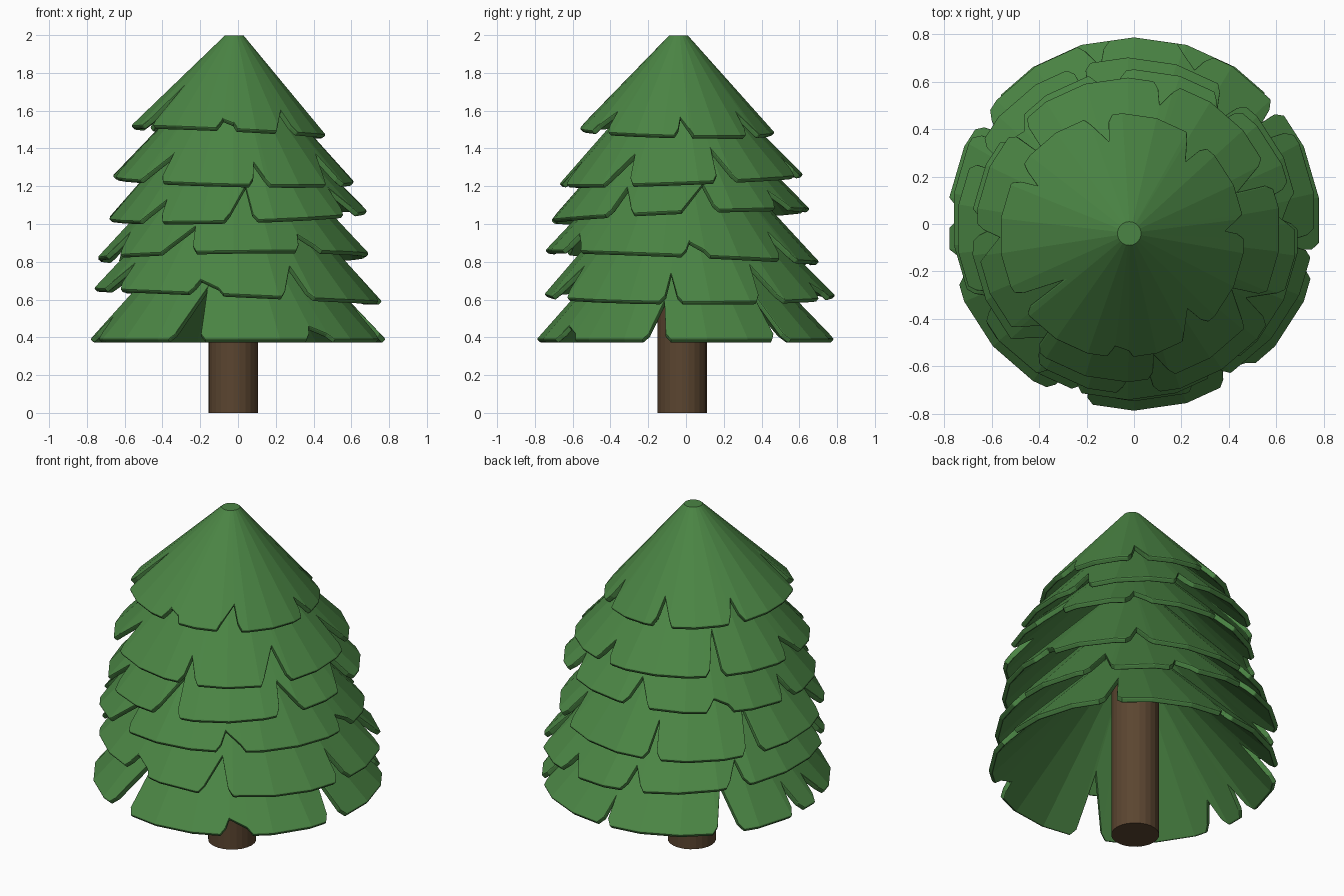
import bpy, bmesh, math

if "Cube" in bpy.data.objects:
    bpy.data.objects.remove(bpy.data.objects["Cube"])

SIDES = 22
STEP = 360 / SIDES
TOP_R = 0.05
SLOPE = 1.07


def material(name, rgb):
    m = bpy.data.materials.new(name)
    m.diffuse_color = (*rgb, 1)
    m.use_nodes = True
    m.node_tree.nodes["Principled BSDF"].inputs["Base Color"].default_value = m.diffuse_color
    return m


GREEN = material("pine green", (0.07, 0.235, 0.058))
BROWN = material("bark brown", (0.105, 0.06, 0.03))


def add_object(name, bm, mat):
    me = bpy.data.meshes.new(name)
    bm.to_mesh(me)
    bm.free()
    me.materials.append(mat)
    ob = bpy.data.objects.new(name, me)
    bpy.context.collection.objects.link(ob)
    return ob


def facet_radius(deg):
    # distance to the flat-sided outline, relative to its corners
    off = ((deg - 90) % STEP) - STEP / 2
    return math.cos(math.radians(STEP / 2)) / math.cos(math.radians(off))


def tier(name, centre, radius, z0, tilt, notches):
    # columns of (angle, height of lower edge above the rim)
    cols = []
    for a, p, b, h in notches:
        cols += [(a - 2.2, 0), (a, 0.03), (p, h), (b, 0.03), (b + 2.2, 0)]
    for k in range(SIDES):
        d = 90 + k * STEP
        if all((d - (a - 2.8)) % 360 > (b - a + 5.6) for a, p, b, h in notches):
            cols.append((d, 0))
    cols = sorted((d % 360, h) for d, h in cols)

    ztop = z0 + (radius - TOP_R) * SLOPE

    def point(deg, t):
        r = (TOP_R + (radius - TOP_R) * t) * facet_radius(deg)
        c, s = math.cos(math.radians(deg)), math.sin(math.radians(deg))
        x = -0.02 + (centre[0] + 0.02) * t + r * c
        y = -0.04 + (centre[1] + 0.04) * t + r * s
        return x, y, ztop + (z0 - ztop) * t + t * (tilt[0] * c + tilt[1] * s)

    bm = bmesh.new()
    top = [bm.verts.new(point(d, 0)) for d, h in cols]
    low = [bm.verts.new(point(d, 1 - h / (ztop - z0))) for d, h in cols]
    n = len(cols)
    for i in range(n):
        j = (i + 1) % n
        bm.faces.new((top[i], low[i], low[j], top[j]))
    bm.faces.new(top)
    ob = add_object(name, bm, GREEN)
    sol = ob.modifiers.new("thickness", 'SOLIDIFY')
    sol.thickness = 0.03
    sol.offset = -1
    bev = ob.modifiers.new("soft rim", 'BEVEL')
    bev.width = 0.007
    bev.segments = 2
    bev.limit_method = 'ANGLE'
    bev.angle_limit = math.radians(58)
    bev.use_clamp_overlap = False


# branch tiers, top to bottom; notches are (start, peak, end, height)
tier("branch_tier_1", (-0.05, -0.05), 0.52, 1.495, (-0.025, -0.012), [
    (1, 2.5, 8, .09), (48, 50, 56, .115), (97, 99, 106, .12), (146, 150, 152, .10),
    (210, 216, 217, .20), (265, 266, 273, .05), (302, 311, 313, .11)])
tier("branch_tier_2", (-0.025, -0.025), 0.645, 1.237, (-0.015, 0.025), [
    (18, 19.5, 26, .16), (72, 76, 78, .10), (134, 138, 140, .20), (180, 183, 190, .10),
    (222, 231, 232, .14), (280, 281.5, 286, .11), (322, 331, 334, .15)])
tier("branch_tier_3", (0, -0.035), 0.69, 1.05, (0.02, 0.03), [
    (3, 13, 16, .14), (50, 52, 58, .10), (95, 98, 104, .12), (135, 137, 144, .06),
    (174, 178, 181, .10), (223, 230, 232, .11), (266, 275, 277, .17), (327, 330, 337, .14)])
tier("branch_tier_4", (-0.025, -0.02), 0.725, 0.83, (0.01, -0.03), [
    (2, 3.5, 10, .07), (48, 51, 56, .14), (105, 107, 109, .16), (150, 155, 157, .20),
    (202, 206, 211, .12), (240, 250, 252, .14), (300, 302, 309, .09)])
tier("branch_tier_5", (0, 0.02), 0.77, 0.625, (-0.035, -0.003), [
    (30, 34, 39, .18), (66, 68, 74, .08), (100, 102, 106, .10), (145, 149, 151, .11),
    (205, 211, 213, .14), (252, 254, 262, .07), (290, 297, 300, .16), (350, 352, 355, .14)])
tier("branch_tier_6", (0, 0), 0.79, 0.39, (0, 0), [
    (38, 41, 43, .27), (89, 90, 91, .12), (138, 142, 147, .20), (174, 176, 179, .14),
    (190, 192, 197, .12), (244, 253, 255, .27), (300, 301.5, 309, .07),
    (345, 350, 352, .20)])

# trunk
bm = bmesh.new()
bmesh.ops.create_cone(bm, cap_ends=True, segments=24, radius1=0.13, radius2=0.13, depth=1.0)
bmesh.ops.translate(bm, verts=bm.verts, vec=(-0.025, -0.02, 0.5))
add_object("trunk", bm, BROWN)
